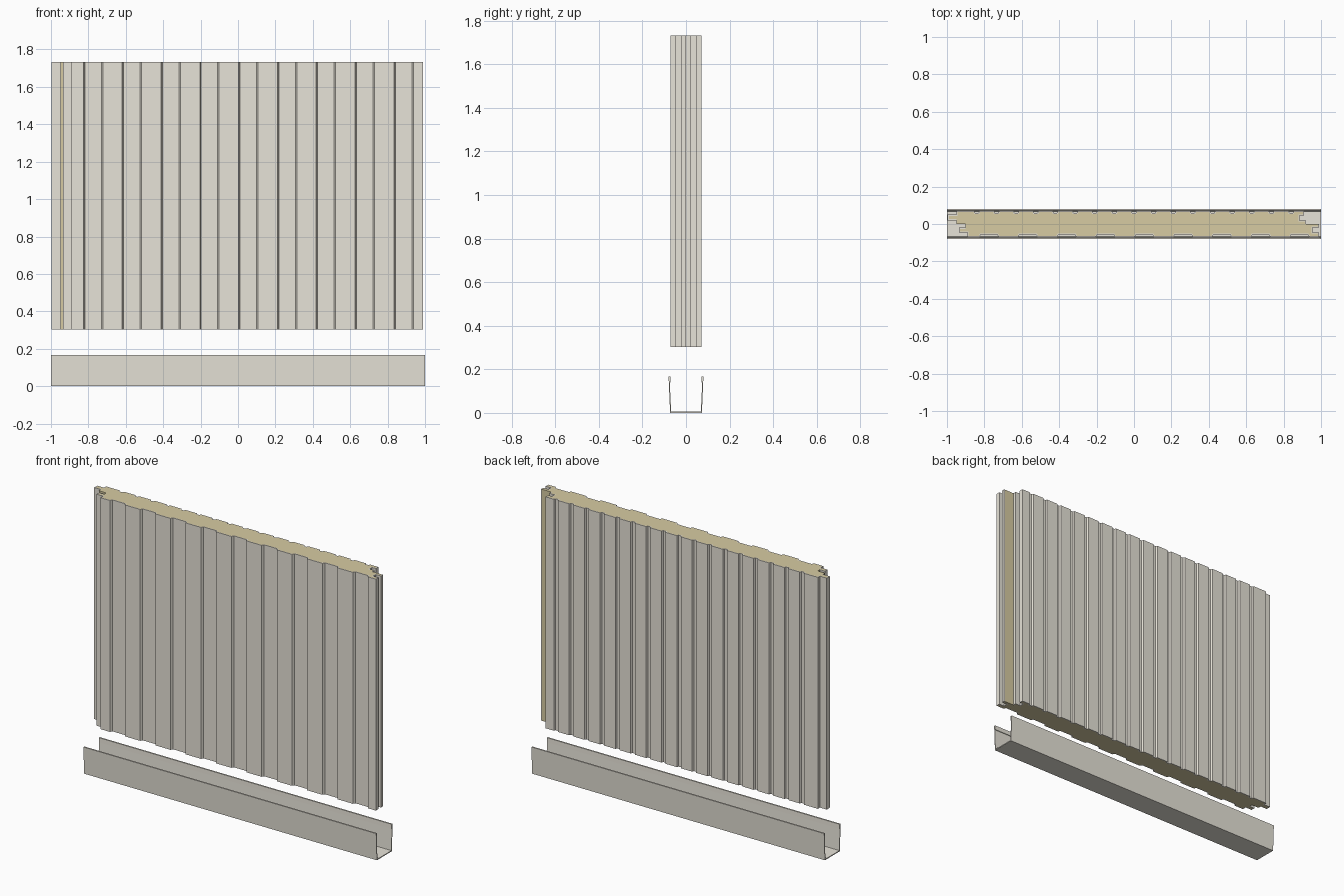
import bpy, bmesh
from mathutils import Vector, Matrix

if "Cube" in bpy.data.objects:
    bpy.data.objects.remove(bpy.data.objects["Cube"])

SKIN = 0.006          # sheet thickness
Z0, Z1 = 0.303, 1.732  # panel bottom and top


def material(name, rgb):
    m = bpy.data.materials.new(name)
    m.diffuse_color = (*rgb, 1)
    m.use_nodes = True
    m.node_tree.nodes["Principled BSDF"].inputs["Base Color"].default_value = m.diffuse_color
    return m


def offset(path, d):
    """Shift an open polyline to its left by d with mitred corners."""
    p = [Vector(q) for q in path]
    n = [Vector((-(b - a).y, (b - a).x)).normalized() for a, b in zip(p, p[1:])]
    out = []
    for i, q in enumerate(p):
        a, b = n[max(i - 1, 0)], n[min(i, len(n) - 1)]
        out.append(tuple(q + (a + b) * d / (1 + a.dot(b))))
    return out


def ribbon(path, d):
    return list(path) + offset(path, d)[::-1]


def prism(name, outline, low, high, mat, axes=None):
    """Extrude a 2D outline; axes maps local x, y, z to world."""
    bm = bmesh.new()
    face = bm.faces.new([bm.verts.new((x, y, low)) for x, y in outline])
    ext = bmesh.ops.extrude_face_region(bm, geom=[face])
    bmesh.ops.translate(bm, vec=(0, 0, high - low),
                        verts=[g for g in ext["geom"] if isinstance(g, bmesh.types.BMVert)])
    if axes:
        bm.transform(axes)
    bmesh.ops.recalc_face_normals(bm, faces=bm.faces)
    me = bpy.data.meshes.new(name)
    bm.to_mesh(me)
    bm.free()
    me.materials.append(mat)
    ob = bpy.data.objects.new(name, me)
    bpy.context.collection.objects.link(ob)
    return ob


steel = material("coated_sheet", (0.80, 0.77, 0.69))
foam = material("foam", (0.68, 0.60, 0.36))

# Front sheet: folded tongue, wide shallow flutes, folded groove
front = [(-0.90, -0.02), (-0.935, -0.02), (-0.935, -0.045), (-0.89, -0.045), (-0.89, -0.07)]
for i in range(9):
    c = -0.775 + i * 0.2075
    front += [(c - 0.052, -0.07), (c - 0.044, -0.056), (c + 0.044, -0.056), (c + 0.052, -0.07)]
front += [(0.99, -0.07), (0.99, -0.045), (0.955, -0.045), (0.955, -0.02), (0.99, -0.02), (0.99, 0)]

# Back sheet, right to left: folded groove, narrow flutes, folded tongue
back = [(0.92, 0), (0.92, 0.02), (0.885, 0.02), (0.885, 0.045), (0.91, 0.045), (0.91, 0.07)]
for i in range(17):
    c = 0.84 - i * 0.105
    back += [(c + 0.014, 0.07), (c + 0.009, 0.059), (c - 0.009, 0.059), (c - 0.014, 0.07)]
back += [(-0.95, 0.07), (-0.95, 0.05), (-0.996, 0.05), (-0.996, 0.02), (-0.95, 0.02)]

prism("front_sheet", ribbon(front, SKIN), Z0, Z1, steel)
prism("back_sheet", ribbon(back, SKIN), Z0, Z1, steel)

# Foam core fills the space between both sheets
core = offset(front, SKIN) + offset(back, SKIN) + [(-0.95, 0.026), (-0.95, 0), (-0.90, 0)]
prism("foam_core", core, Z0, Z1, foam)

# Base channel: flared walls with hems folded to the inside
half = [(0.073, 0.0), (0.080, 0.167), (0.071, 0.167), (0.070, 0.139),
        (0.0745, 0.139), (0.068, 0.006)]
channel = half + [(-y, z) for y, z in reversed(half)]
to_x = Matrix(((0, 0, 1, 0), (1, 0, 0, 0), (0, 1, 0, 0), (0, 0, 0, 1)))
prism("base_channel", channel, -1, 1, steel, to_x)
